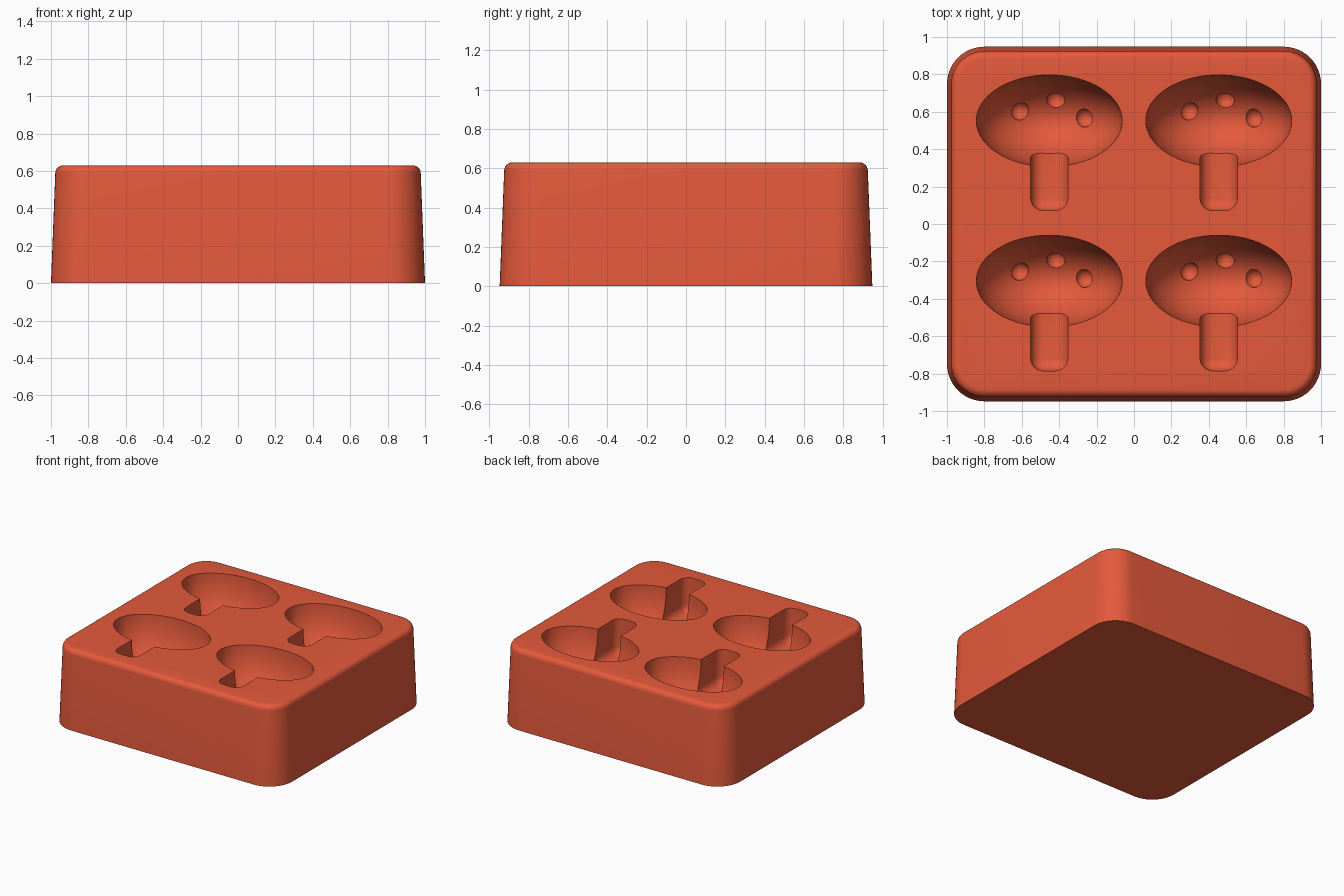
import bpy, bmesh
from math import sin, cos, pi
from mathutils import Matrix, Vector

cube = bpy.data.objects.get("Cube")
if cube:
    bpy.data.objects.remove(cube)

TOP = 0.63
CAP = Vector((0.39, 0.245, 0.40))
STEM_DEPTH = 0.28
SPOTS = [(-0.157, 0.052), (0.035, 0.112), (0.19, 0.015)]
CENTRES = [Vector((x, y, TOP)) for x in (-0.453, 0.453) for y in (0.552, -0.305)]

clay = bpy.data.materials.new("terracotta_red")
clay.use_nodes = True
colour = (0.78, 0.102, 0.044, 1)
clay.diffuse_color = colour
clay.node_tree.nodes["Principled BSDF"].inputs["Base Color"].default_value = colour


def finish(name, bm):
    bmesh.ops.recalc_face_normals(bm, faces=bm.faces[:])
    mesh = bpy.data.meshes.new(name)
    bm.to_mesh(mesh)
    bm.free()
    mesh.materials.append(clay)
    obj = bpy.data.objects.new(name, mesh)
    bpy.context.collection.objects.link(obj)
    return obj


def rounded_ring(bm, hx, hy, r, z, steps=12):
    ring = []
    for q, (sx, sy) in enumerate([(1, 1), (-1, 1), (-1, -1), (1, -1)]):
        for i in range(steps + 1):
            a = (q + i / steps) * pi / 2
            ring.append(bm.verts.new((sx * (hx - r) + r * cos(a),
                                      sy * (hy - r) + r * sin(a), z)))
    return ring


# Tapered block with rounded corners and a soft top edge
bm = bmesh.new()
fillet = 0.042
profile = [(0, 0)]
for i in range(7):
    a = i / 6 * pi / 2
    profile.append((0.023 + fillet * (1 - cos(a)), TOP - fillet * (1 - sin(a))))
rings = [rounded_ring(bm, 1 - d, 0.948 - d, 0.2 - d, z) for d, z in profile]
for low, high in zip(rings, rings[1:]):
    for i in range(len(low)):
        j = (i + 1) % len(low)
        bm.faces.new((low[i], low[j], high[j], high[i]))
bm.faces.new(rings[0][::-1])
bm.faces.new(rings[-1])
mould = finish("mould_block", bm)

# Mushroom cap hollows
caps = bmesh.new()
for c in CENTRES:
    m = Matrix.Translation(c) @ Matrix.Diagonal((*CAP, 1))
    bmesh.ops.create_uvsphere(caps, u_segments=64, v_segments=32, radius=1, matrix=m)

# Stem hollows with rounded edges
stems = bmesh.new()
for c in CENTRES:
    m = Matrix.Translation(c + Vector((0, -0.255, 0))) @ Matrix.Diagonal((0.2, 0.45, 2 * STEM_DEPTH, 1))
    bmesh.ops.create_cube(stems, size=1, matrix=m)
bmesh.ops.bevel(stems, geom=stems.edges[:], offset=0.068, segments=6,
                profile=0.5, affect='EDGES')

# Spot dimples in the cap floor
spots = bmesh.new()
for c in CENTRES:
    for x, y in SPOTS:
        z = -CAP.z * (1 - (x / CAP.x) ** 2 - (y / CAP.y) ** 2) ** 0.5
        m = Matrix.Translation(c + Vector((x, y, z)))
        bmesh.ops.create_uvsphere(spots, u_segments=24, v_segments=12, radius=0.05, matrix=m)

# Carve the hollows, then drop the cutters
bpy.context.view_layer.objects.active = mould
mould.select_set(True)
for name, bm in (("cap_cutter", caps), ("stem_cutter", stems), ("spot_cutter", spots)):
    cutter = finish(name, bm)
    cutter.hide_render = True
    mod = mould.modifiers.new(name, 'BOOLEAN')
    mod.operation = 'DIFFERENCE'
    mod.solver = 'EXACT'
    mod.object = cutter
    bpy.ops.object.modifier_apply(modifier=mod.name)
    bpy.data.objects.remove(cutter)

for o in bpy.context.selected_objects:
    o.select_set(o == mould)
bpy.ops.object.shade_smooth_by_angle(angle=pi / 6)
